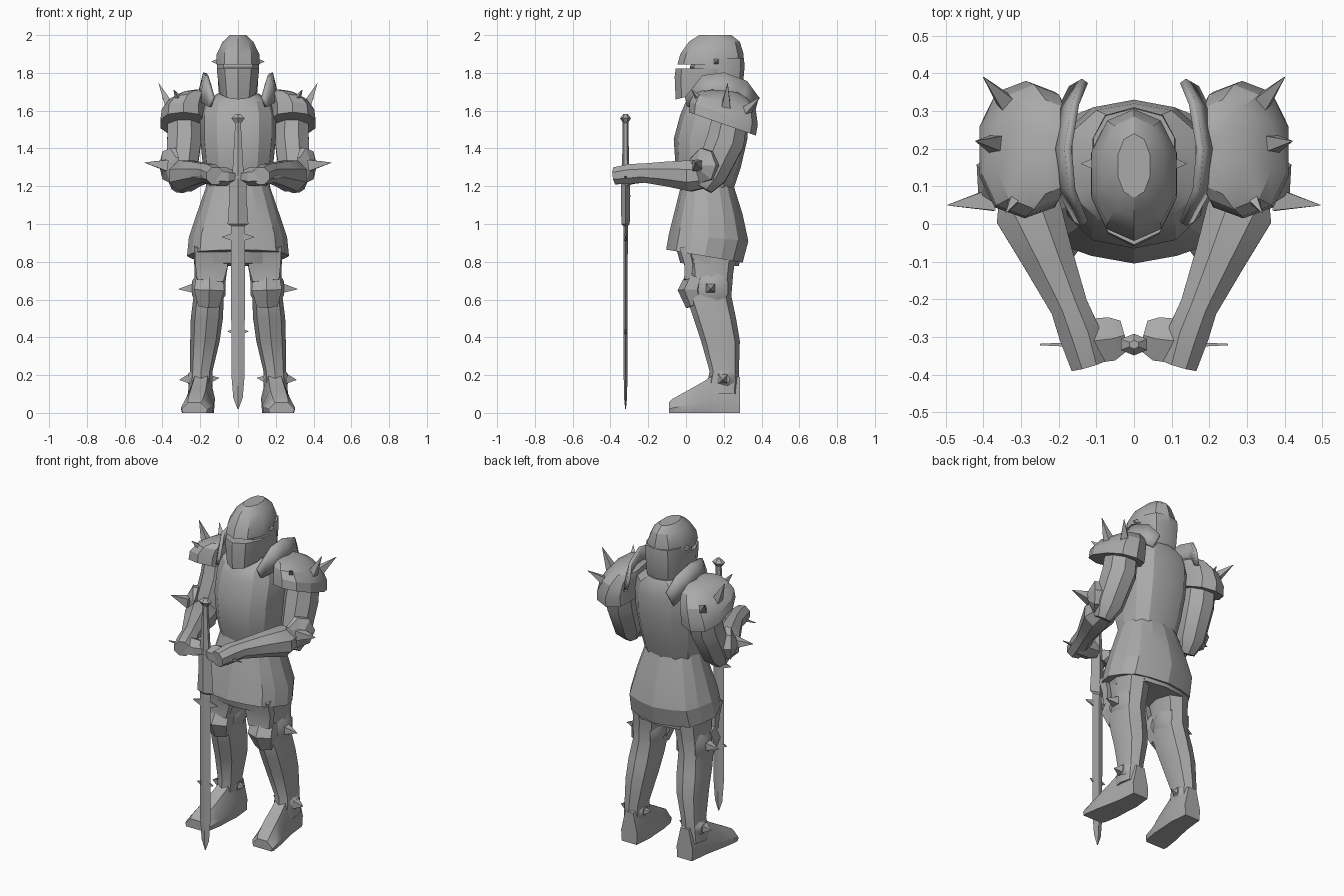
import bpy, bmesh, math
from mathutils import Vector

if "Cube" in bpy.data.objects:
    bpy.data.objects.remove(bpy.data.objects["Cube"], do_unlink=True)

steel = bpy.data.materials.new("steel_grey")
steel.use_nodes = True
GREY = (0.4, 0.4, 0.4, 1)
steel.diffuse_color = GREY
steel.node_tree.nodes["Principled BSDF"].inputs["Base Color"].default_value = GREY


def build(name, rings, both=False, closed=True, thick=0, angle=30):
    """Skin a list of point rings; both=True also builds the mirrored twin."""
    for side, s in (("left_", 1), ("right_", -1)) if both else (("", 1),):
        bm = bmesh.new()
        rows = [[bm.verts.new((p[0] * s, p[1], p[2])) for p in r] for r in rings]
        n = len(rows[0])
        for a, b in zip(rows, rows[1:]):
            for i in range(n if closed else n - 1):
                j = (i + 1) % n
                bm.faces.new((a[i], a[j], b[j], b[i]))
        if closed:
            bm.faces.new(rows[0])
            bm.faces.new(rows[-1])
        bmesh.ops.recalc_face_normals(bm, faces=bm.faces)
        me = bpy.data.meshes.new(side + name)
        bm.to_mesh(me)
        bm.free()
        me.materials.append(steel)
        ob = bpy.data.objects.new(side + name, me)
        bpy.context.collection.objects.link(ob)
        if thick:
            mod = ob.modifiers.new("thickness", "SOLIDIFY")
            mod.thickness, mod.offset = thick, 0
        bpy.ops.object.select_all(action="DESELECT")
        ob.select_set(True)
        bpy.context.view_layer.objects.active = ob
        bpy.ops.object.shade_smooth_by_angle(angle=math.radians(angle))


def ring(z, rx, front, back, x=0, tilt=0, n=10, pleat=0, power=0.85):
    """Horizontal rounded ring with its first corner at the front."""
    pts, mid, ry = [], (front + back) / 2, (back - front) / 2
    for i in range(n):
        a = math.tau * i / n
        sx, cy = math.sin(a), math.cos(a)
        k = 1 - pleat * (i % 2)
        dx = math.copysign(abs(sx) ** power, sx) * rx * k
        dy = -math.copysign(abs(cy) ** power, cy) * ry * k
        pts.append((x + dx, mid + dy, z + tilt * dy))
    return pts


def tube(path, n=8, phase=0.5):
    """Rings across a path of (x, y, z, half width, half height)."""
    pts = [Vector(p[:3]) for p in path]
    whole = (pts[-1] - pts[0]).normalized()
    up = Vector((0, 1, 0)) if abs(whole.z) > 0.7 else Vector((0, 0, 1))
    out = []
    for i, p in enumerate(path):
        d = (pts[min(i + 1, len(pts) - 1)] - pts[max(i - 1, 0)]).normalized()
        side = d.cross(up).normalized()
        top = side.cross(d)
        grow = 1 / math.cos(math.pi / n)
        out.append([pts[i] + side * math.cos(a) * p[3] * grow + top * math.sin(a) * p[4] * grow
                    for a in (math.tau * (k + phase) / n for k in range(n))])
    return out


def spike(name, base, tip, r):
    build(name, tube([(*base, r, r), (*tip, 0.001, 0.001)], 4), True)


# Visor, crown and the shell behind the eye slit
build("visor", [ring(*r, power=1) for r in (
    (1.70, .10, -.055, .27, 0, .25), (1.79, .115, -.06, .29, 0, .06), (1.822, .117, -.055, .29))])
build("crown", [ring(*r, power=.95) for r in (
    (1.845, .12, -.045, .305), (1.90, .118, -.03, .305),
    (1.965, .085, .015, .285), (2.0, .045, .07, .24))])
build("helmet_back", [ring(*r, power=.75) for r in (
    (1.63, .10, .08, .27), (1.72, .108, .05, .30), (1.83, .115, .02, .31), (1.88, .112, .04, .307))])
spike("helmet_pivot", (.105, .16, 1.86), (.14, .16, 1.86), .016)

# Breastplate and pleated skirt
build("breastplate", [ring(*r, n=12) for r in (
    (1.18, .165, -.02, .25), (1.3, .185, -.055, .29), (1.45, .2, -.065, .325),
    (1.58, .2, -.03, .33), (1.65, .18, 0, .32), (1.69, .11, .04, .30))], angle=25)
build("skirt", [ring(*r, n=16, tilt=t, pleat=p) for r, t, p in (
    ((1.21, .165, -.025, .25), 0, 0), ((1.05, .22, -.065, .30), 0, .02),
    ((.93, .26, -.09, .33), -.1, .04), ((.83, .27, -.105, .30), -.17, .04))], angle=14)
build("skirt_lining", [ring(.9, .24, -.06, .3, n=12), ring(.785, .23, -.03, .28, n=12, tilt=-.05)])

# Collar wings beside the head
build("collar_wing", [
    [(.15, .01, 1.62), (.20, .10, 1.65), (.21, .2, 1.66), (.195, .3, 1.64), (.165, .36, 1.59)],
    [(.13, .00, 1.67), (.165, .09, 1.785), (.175, .2, 1.80), (.155, .32, 1.755), (.13, .38, 1.67)]],
    True, closed=False, thick=.02)

# Shoulder domes leaning toward the collar, and their spikes
build("shoulder_plate", [ring(z, rx, f, b, x, t, 10) for z, rx, f, b, x, t in (
    (1.53, .126, .015, .37, .29, -.35), (1.585, .122, .02, .38, .287, -.33),
    (1.645, .105, .04, .37, .265, -.25), (1.685, .075, .08, .33, .235, -.17),
    (1.705, .035, .14, .27, .215, -.1))], True, angle=25)
for label, base, tip in (("front", (.29, .11, 1.62), (.34, .03, 1.71)),
                         ("side", (.35, .21, 1.60), (.42, .22, 1.745)),
                         ("back", (.32, .30, 1.58), (.40, .39, 1.67))):
    spike(label + "_shoulder_spike", base, tip, .028)

# Arms, elbow cups, fists
build("upper_arm", tube([(.285, .24, 1.6, .085, .09), (.285, .21, 1.44, .09, .1),
                         (.3, .13, 1.26, .08, .085), (.305, .09, 1.19, .045, .05)]), True)
build("forearm", tube([(.295, .12, 1.26, .06, .065), (.28, .03, 1.255, .088, .082),
                       (.228, -.09, 1.265, .068, .066), (.172, -.22, 1.27, .05, .05),
                       (.145, -.29, 1.265, .055, .053), (.12, -.375, 1.255, .048, .045)]), True)
build("fingers", tube([(.15, -.315, 1.255, .06, .045), (.06, -.305, 1.25, .058, .042),
                       (.025, -.295, 1.25, .04, .03)], 6), True)
build("elbow_disc", tube([(.335, .10, 1.31, .08, .085), (.37, .09, 1.31, .075, .085),
                          (.385, .065, 1.31, .03, .03)], 7), True, angle=15)
spike("elbow_spike", (.375, .065, 1.31), (.495, .05, 1.325), .03)

# Legs and tassets
build("leg", [ring(z, rx, f, b, x, n=8) for z, x, rx, f, b in (
    (.88, .135, .10, .0, .27), (.74, .145, .085, .02, .25), (.62, .155, .08, .0, .24),
    (.5, .165, .085, .04, .265), (.38, .175, .078, .08, .285),
    (.22, .195, .06, .125, .28), (.1, .2, .065, .1, .28))], True)
build("tasset", tube([(.14, -.01, .88, .09, .025), (.14, .015, .78, .085, .022),
                      (.148, .01, .70, .07, .02)], 4), True)
build("knee_cap", tube([(.15, .05, .72, .07, .045), (.152, .025, .65, .08, .06),
                        (.155, .05, .57, .055, .045)], 6), True, angle=20)

# Domed joint plates on both sides of knees and ankles, with spikes
for label, x, y, z, r, half, reach in (("knee", .155, .14, .66, .082, .088, .16),
                                       ("ankle", .2, .205, .18, .055, .065, .11)):
    for facing, s in (("outer", 1), ("inner", -1)):
        build(f"{facing}_{label}_disc", tube([
            (x + s * (half - .025), y, z, r, r), (x + s * half, y, z, r * .45, r * .45)], 8), True)
    spike(f"outer_{label}_spike", (x + half - .005, y - .01, z), (x + reach, y - .01, z - .005), .025)
spike("inner_ankle_spike", (.145, .205, .18), (.10, .205, .185), .02)

# Boots: flat soles rising smoothly to the shin
build("boot", [[(x + w * k, y, h * v) for k, v in (
    (-.92, .0), (-1, .35), (-.5, 1), (.5, 1), (1, .35), (.92, .0))] for x, y, w, h in (
    (.19, .285, .055, .19), (.19, .17, .068, .22), (.2, .10, .072, .17),
    (.21, .02, .08, .125), (.225, -.07, .078, .075), (.23, -.09, .068, .055))], True)

# Sword held point down
Y = -.32
build("blade", [[(w, Y, z), (0, Y + t, z), (-w, Y, z), (0, Y - t, z)] for z, w, t in (
    (1.24, .05, .022), (1.15, .045, .025), (1.0, .055, .022), (.99, .037, .012),
    (.2, .035, .01), (.08, .025, .008), (.02, .003, .002))], angle=20)
for label, z, r, reach in (("upper", .93, .02, .085), ("lower", .43, .012, .055)):
    build(label + "_blade_barb", [[(.03, Y - .006, z - r), (.03, Y + .006, z - r),
                                   (.03, Y + .006, z + r), (.03, Y - .006, z + r)],
                                  [(reach, Y - .001, z), (reach, Y + .001, z),
                                   (reach, Y + .001, z + .003), (reach, Y - .001, z + .003)]], True)
build("grip", tube([(0, Y, 1.22, .035, .016), (0, Y, 1.3, .028, .016), (0, Y, 1.55, .014, .013)], 6))
build("pommel", tube([(0, Y, 1.535, .018, .012), (0, Y, 1.56, .035, .025), (0, Y, 1.582, .012, .01)], 6))
build("crossguard", tube([(0, Y, 1.245, .014, .02), (.25, Y, 1.25, .002, .002)], 4), True)
